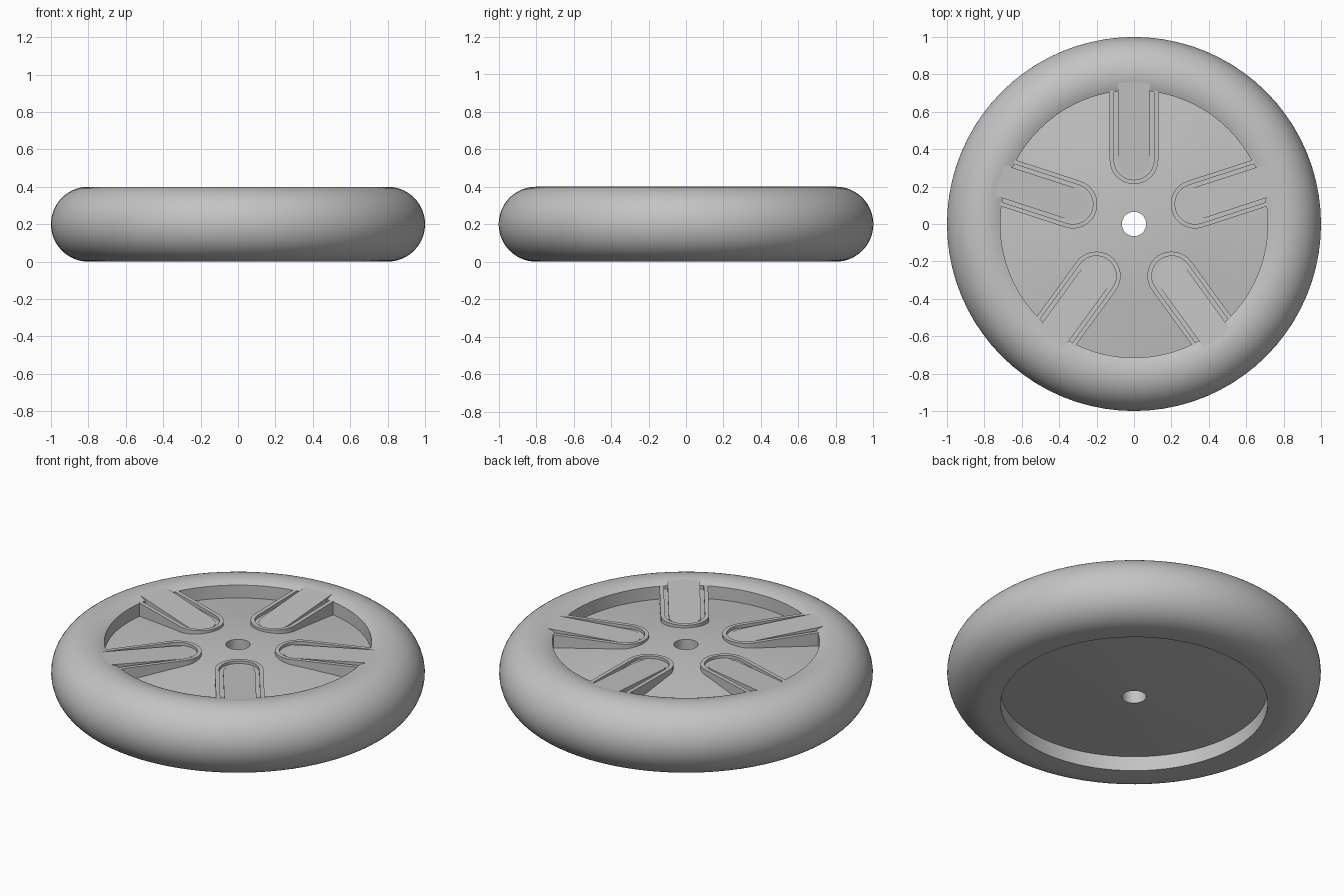
import bpy
import bmesh
import math

cube = bpy.data.objects.get("Cube")
if cube:
    bpy.data.objects.remove(cube, do_unlink=True)

grey = bpy.data.materials.new("neutral_grey")
grey.use_nodes = True
colour = (0.55, 0.55, 0.55, 1)
grey.diffuse_color = colour
grey.node_tree.nodes["Principled BSDF"].inputs["Base Color"].default_value = colour

TYRE_R, TUBE_R, INNER_R = 0.8, 0.2, 0.715
SPOKE_COUNT = 5
ARC_Y = 0.343          # centre of the rounded spoke end


def finish(name, bm, smooth_angle=30):
    """Turn a bmesh into a shaded object in the scene."""
    bmesh.ops.recalc_face_normals(bm, faces=bm.faces)
    mesh = bpy.data.meshes.new(name)
    bm.to_mesh(mesh)
    bm.free()
    mesh.materials.append(grey)
    obj = bpy.data.objects.new(name, mesh)
    bpy.context.collection.objects.link(obj)
    bpy.ops.object.select_all(action="DESELECT")
    obj.select_set(True)
    bpy.context.view_layer.objects.active = obj
    bpy.ops.object.shade_smooth_by_angle(angle=math.radians(smooth_angle))
    return obj


def revolve(name, profile, steps=80):
    """Spin a closed (radius, height) profile around the axle."""
    bm = bmesh.new()
    rings = []
    for i in range(steps):
        a = 2 * math.pi * i / steps
        rings.append([bm.verts.new((r * math.cos(a), r * math.sin(a), z))
                      for r, z in profile])
    n = len(profile)
    for i, ring in enumerate(rings):
        following = rings[(i + 1) % steps]
        for j in range(n):
            k = (j + 1) % n
            bm.faces.new((ring[j], following[j], following[k], ring[k]))
    return finish(name, bm)


def u_outline(half_width, end_y, steps=16):
    """Open U shape, round towards the hub and open towards the rim."""
    arc = [(-half_width * math.cos(math.pi * i / steps),
            ARC_Y - half_width * math.sin(math.pi * i / steps))
           for i in range(steps + 1)]
    return [(-half_width, end_y)] + arc + [(half_width, end_y)]


def u_block(name, half_width, end_y, bottom, top):
    """Solid U-shaped block whose top height depends on y."""
    bm = bmesh.new()
    outline = u_outline(half_width, end_y)
    low = [bm.verts.new((x, y, bottom)) for x, y in outline]
    high = [bm.verts.new((x, y, top(y))) for x, y in outline]
    bm.faces.new(low)
    bm.faces.new(high)
    for j in range(len(outline)):
        k = (j + 1) % len(outline)
        bm.faces.new((low[j], low[k], high[k], high[j]))
    return finish(name, bm)


def u_band(name, outer, inner, end_y, bottom, top):
    """Thin upright wall that follows the U shape."""
    bm = bmesh.new()
    sections = []
    for (xo, yo), (xi, yi) in zip(u_outline(outer, end_y), u_outline(inner, end_y)):
        sections.append([bm.verts.new(p) for p in
                         ((xo, yo, bottom), (xo, yo, top(yo)),
                          (xi, yi, top(yi)), (xi, yi, bottom))])
    for a, b in zip(sections, sections[1:]):
        for j in range(4):
            k = (j + 1) % 4
            bm.faces.new((a[j], b[j], b[k], a[k]))
    bm.faces.new(sections[0])
    bm.faces.new(sections[-1])
    return finish(name, bm)


# Tyre: round tube with a straight inner wall and a flat lower inner edge
cut = math.acos((INNER_R - TYRE_R) / TUBE_R)
start = -math.pi / 2
tyre_profile = [(INNER_R, 0.004)]
for i in range(41):
    a = start + (cut - start) * i / 40
    tyre_profile.append((TYRE_R + TUBE_R * math.cos(a), TUBE_R + TUBE_R * math.sin(a)))
revolve("tyre", tyre_profile)

# Hub disc: domed on both faces, with an axle hole.
# The opening in the spoke pans lies above a cone cut short of the pan floor.
revolve("hub_disc", [(0.065, 0.047), (0.2, 0.049), (INNER_R + 0.01, 0.091),
                     (INNER_R + 0.01, 0.304), (0.45, 0.338), (0.22, 0.362), (0.065, 0.364)])

# Spoke: raised lip, pan and a ramp that rises to the tyre
spoke_parts = [
    u_band("spoke_lip", 0.13, 0.107, 0.73, 0.25, lambda y: 0.377 + 0.007 * (y - 0.213) / 0.517),
    u_block("spoke_pan", 0.11, 0.73, 0.25, lambda y: 0.361),
    u_block("spoke_ramp", 0.086, 0.766, 0.30, lambda y: 0.362 + 0.034 * (y - 0.257) / 0.509),
]
for part in spoke_parts:
    for i in range(1, SPOKE_COUNT):
        copy = part.copy()
        copy.name = f"{part.name}_{i + 1}"
        copy.rotation_euler.z = 2 * math.pi * i / SPOKE_COUNT
        bpy.context.collection.objects.link(copy)
